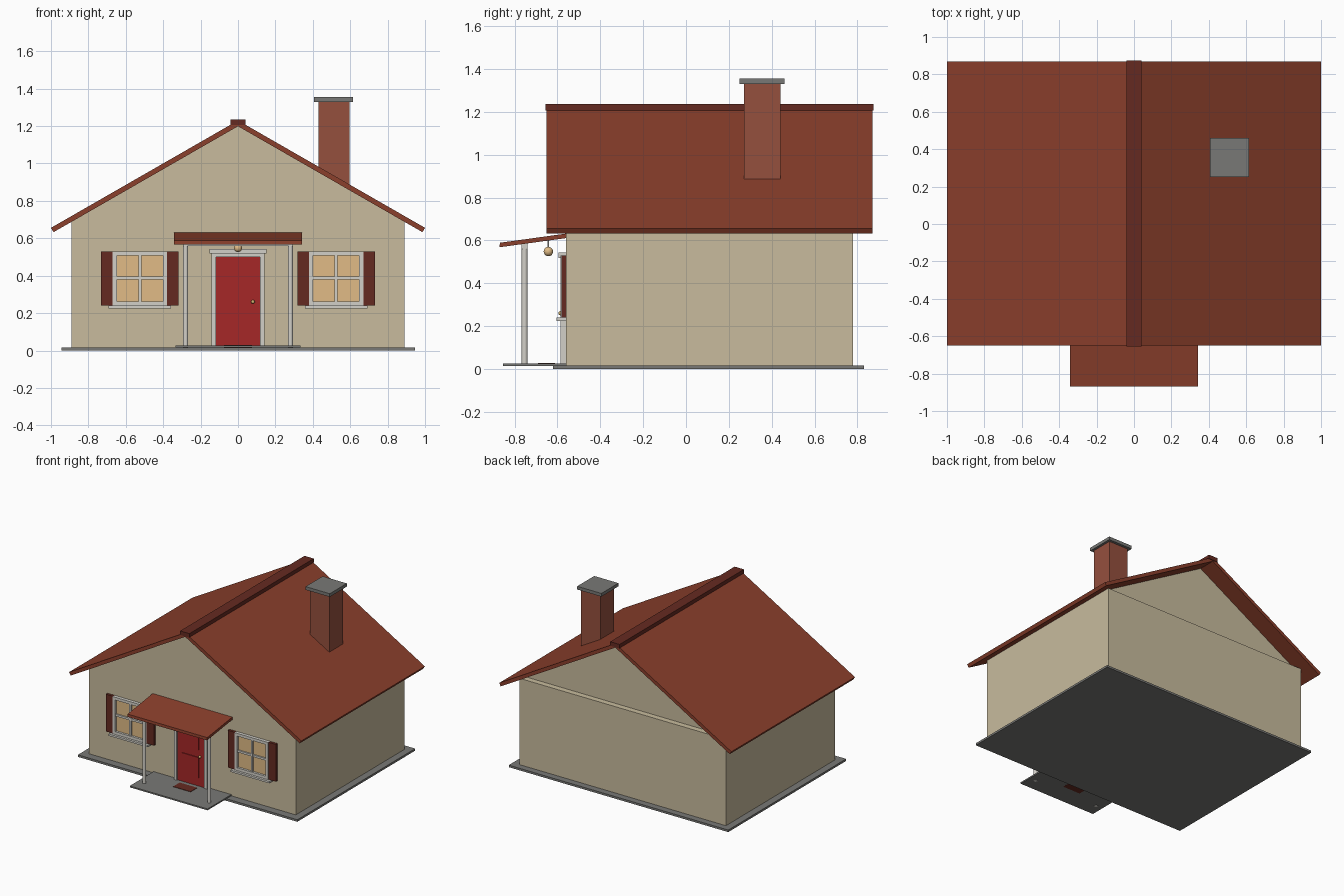
import bpy, bmesh
from mathutils import Vector

if "Cube" in bpy.data.objects:
    bpy.data.objects.remove(bpy.data.objects["Cube"])


def material(name, r, g, b):
    m = bpy.data.materials.new(name)
    m.diffuse_color = (r, g, b, 1)
    m.use_nodes = True
    m.node_tree.nodes["Principled BSDF"].inputs["Base Color"].default_value = m.diffuse_color
    return m


WALL = material("cream_wall", 0.58, 0.50, 0.34)
ROOF = material("roof_red", 0.26, 0.05, 0.025)
DARK = material("dark_brown", 0.13, 0.023, 0.015)
BRICK = material("brick", 0.30, 0.08, 0.048)
STONE = material("stone", 0.19, 0.19, 0.18)
TRIM = material("trim", 0.65, 0.63, 0.58)
GLOW = material("warm_glass", 0.75, 0.50, 0.24)
DOOR = material("door_red", 0.38, 0.02, 0.02)
BRASS = material("brass", 0.60, 0.42, 0.15)


def finish(name, bm, mat, smooth=False):
    bmesh.ops.recalc_face_normals(bm, faces=bm.faces)
    mesh = bpy.data.meshes.new(name)
    bm.to_mesh(mesh)
    bm.free()
    mesh.materials.append(mat)
    if smooth:
        for p in mesh.polygons:
            p.use_smooth = len(p.vertices) <= 4
    ob = bpy.data.objects.new(name, mesh)
    bpy.context.collection.objects.link(ob)
    return ob


def box(name, x, y, z, mat):
    bm = bmesh.new()
    bmesh.ops.create_cube(bm, size=1)
    for v in bm.verts:
        v.co = [r[0] + (c + 0.5) * (r[1] - r[0]) for c, r in zip(v.co, (x, y, z))]
    return finish(name, bm, mat)


def prism(name, points, span, axis, mat):
    """Extrude a 2D profile (u, z) along x or y."""
    bm = bmesh.new()
    place = (lambda u, z: (u, span[0], z)) if axis == "y" else (lambda u, z: (span[0], u, z))
    face = bm.faces.new([bm.verts.new(place(u, z)) for u, z in points])
    out = bmesh.ops.extrude_face_region(bm, geom=[face])
    step = Vector((0, span[1] - span[0], 0) if axis == "y" else (span[1] - span[0], 0, 0))
    bmesh.ops.translate(bm, vec=step, verts=[e for e in out["geom"] if isinstance(e, bmesh.types.BMVert)])
    return finish(name, bm, mat)


def ball(name, center, r, mat):
    bm = bmesh.new()
    bmesh.ops.create_uvsphere(bm, u_segments=16, v_segments=10, radius=r)
    bmesh.ops.translate(bm, vec=center, verts=bm.verts)
    return finish(name, bm, mat, True)


def post(name, x, y, z, r, mat):
    bm = bmesh.new()
    bmesh.ops.create_cone(bm, cap_ends=True, segments=16, radius1=r, radius2=r, depth=z[1] - z[0])
    bmesh.ops.translate(bm, vec=(x, y, sum(z) / 2), verts=bm.verts)
    return finish(name, bm, mat, True)


# Main body
F = -0.56
box("foundation", (-0.945, 0.945), (-0.62, 0.83), (0, 0.016), STONE)
box("walls", (-0.89, 0.89), (F, 0.78), (0.014, 0.688), WALL)
prism("gable", [(-0.89, 0.688), (0.89, 0.688), (0, 1.2)], (F, 0.735), "y", WALL)

# Roof
for s, side in ((-1, "left"), (1, "right")):
    prism("roof_" + side, [(0, 1.23), (s, 0.656), (s * 0.986, 0.633), (0, 1.199)],
          (-0.65, 0.87), "y", ROOF)
box("ridge_cap", (-0.04, 0.04), (-0.655, 0.875), (1.205, 1.236), DARK)

# Chimney
box("chimney", (0.43, 0.597), (0.27, 0.44), (0.86, 1.335), BRICK)
box("chimney_cap", (0.407, 0.615), (0.25, 0.46), (1.33, 1.355), STONE)

# Windows with shutters
for s, side in ((-1, "left"), (1, "right")):
    c = s * 0.525
    box("glass_" + side, (c - 0.13, c + 0.13), (F - 0.008, F), (0.255, 0.515), GLOW)
    for k in (-1, 1):
        a, b = sorted((c + k * 0.123, c + k * 0.145))
        box("window_stile_" + side, (a, b), (F - 0.025, F), (0.24, 0.53), TRIM)
        a, b = sorted((c + k * 0.145, c + k * 0.207))
        box("shutter_" + side, (a, b), (F - 0.02, F), (0.24, 0.53), DARK)
    for z in ((0.24, 0.262), (0.508, 0.53)):
        box("window_rail_" + side, (c - 0.145, c + 0.145), (F - 0.025, F), z, TRIM)
    box("muntin_v_" + side, (c - 0.008, c + 0.008), (F - 0.02, F), (0.255, 0.515), TRIM)
    box("muntin_h_" + side, (c - 0.13, c + 0.13), (F - 0.019, F), (0.38, 0.396), TRIM)
    box("sill_" + side, (c - 0.167, c + 0.167), (F - 0.043, F), (0.225, 0.24), TRIM)

# Door
box("door", (-0.12, 0.12), (F - 0.016, F), (0.02, 0.5), DOOR)
for z in ((0.09, 0.25), (0.31, 0.47)):
    box("door_panel", (-0.075, 0.068), (F - 0.022, F), z, DOOR)
for a in (-0.143, 0.118):
    box("door_jamb", (a, a + 0.025), (F - 0.025, F), (0.02, 0.52), TRIM)
box("door_head", (-0.143, 0.143), (F - 0.025, F), (0.5, 0.52), TRIM)
box("door_cornice", (-0.153, 0.153), (F - 0.035, F), (0.518, 0.543), TRIM)
ball("door_knob", (0.08, F - 0.025, 0.26), 0.01, BRASS)

# Porch
box("porch_floor", (-0.335, 0.335), (-0.853, F), (0.015, 0.026), STONE)
box("doormat", (-0.075, 0.075), (-0.69, -0.61), (0.014, 0.029), DARK)
prism("porch_roof", [(-0.87, 0.568), (-0.868, 0.589), (-0.55, 0.633), (-0.55, 0.612)],
      (-0.343, 0.343), "x", ROOF)
box("porch_beam", (-0.295, 0.295), (-0.767, -0.739), (0.56, 0.59), TRIM)
for x in (-0.28, 0.28):
    post("porch_post", x, -0.753, (0.014, 0.565), 0.014, TRIM)
ball("porch_lamp", (0, -0.642, 0.548), 0.022, GLOW)
post("lamp_stem", 0, -0.642, (0.565, 0.605), 0.004, TRIM)
